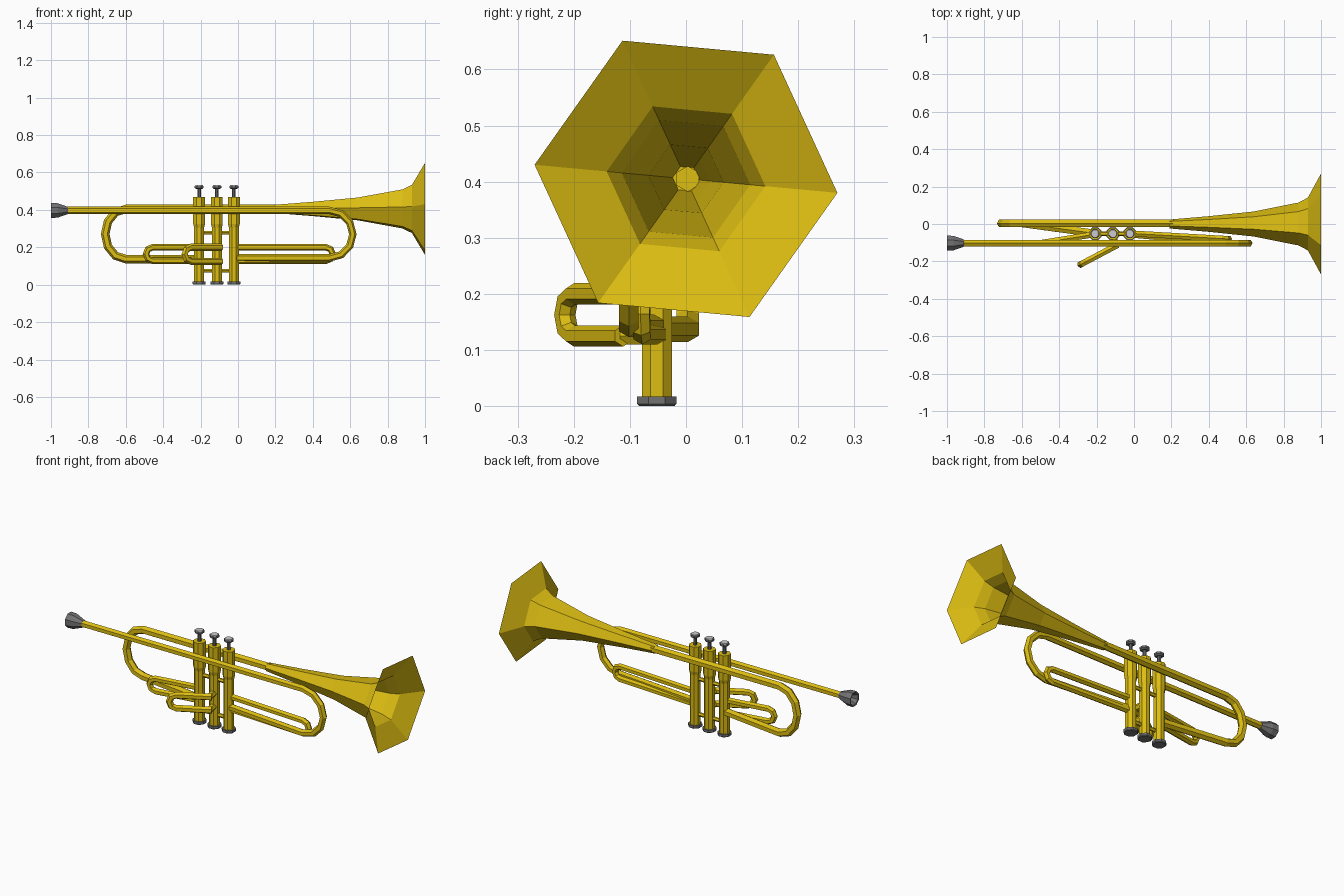
import bpy, bmesh, math
from mathutils import Vector

if "Cube" in bpy.data.objects:
    bpy.data.objects.remove(bpy.data.objects["Cube"])

def material(name, col):
    m = bpy.data.materials.new(name)
    m.diffuse_color = (*col, 1)
    m.use_nodes = True
    m.node_tree.nodes["Principled BSDF"].inputs["Base Color"].default_value = m.diffuse_color
    return m

BRASS = material("brass", (0.72, 0.51, 0.006))
STEEL = material("grey_metal", (0.17, 0.17, 0.175))
PEARL = material("pale_button", (0.6, 0.6, 0.62))

def skin(name, rings, mat, caps=(True, True)):
    """Bridge a list of point rings into one flat-shaded object."""
    bm = bmesh.new()
    vs = [[bm.verts.new(p) for p in ring] for ring in rings]
    n = len(vs[0])
    for a, b in zip(vs, vs[1:]):
        for i in range(n):
            j = (i + 1) % n
            bm.faces.new((a[i], a[j], b[j], b[i]))
    if caps[0]:
        bm.faces.new(vs[0][::-1])
    if caps[1]:
        bm.faces.new(vs[-1])
    bmesh.ops.recalc_face_normals(bm, faces=bm.faces)
    me = bpy.data.meshes.new(name)
    bm.to_mesh(me)
    bm.free()
    me.materials.append(mat)
    ob = bpy.data.objects.new(name, me)
    bpy.context.collection.objects.link(ob)
    return ob

def lathe(name, axis, centre, profile, sides, mat, phase=0.0, caps=(True, True)):
    """Turn (distance, radius) pairs around the x or z axis."""
    rings = []
    for d, r in profile:
        ring = []
        for i in range(sides):
            a = phase + math.tau * i / sides
            c, s = r * math.cos(a), r * math.sin(a)
            p = (d, c, s) if axis == "x" else (c, s, d)
            ring.append(Vector(centre) + Vector(p))
        rings.append(ring)
    return skin(name, rings, mat, caps)

def tube(name, path, r, ref, sides=6):
    """Sweep a polygon along a path; ref is the normal of the path's plane."""
    rings = []
    for i, p in enumerate(path):
        t = (path[min(i + 1, len(path) - 1)] - path[max(i - 1, 0)]).normalized()
        u = (ref - t * ref.dot(t)).normalized()
        v = t.cross(u)
        rings.append([p + r * (u * math.cos(a) + v * math.sin(a))
                      for a in (math.tau * (k + 0.5) / sides for k in range(sides))])
    return skin(name, rings, BRASS)

def u_tube(name, start, tip, end, z0, z1, depth, r, segs):
    """Straight leg at z0, half-oval turn at the tip, straight leg back at z1."""
    s, t, e = (Vector((*p, 0)) for p in (start, tip, end))
    d = (t - s).normalized()
    c = t - d * depth
    mid, half = (z0 + z1) / 2, (z0 - z1) / 2
    path = [s + Vector((0, 0, z0))]
    for i in range(segs + 1):
        a = math.pi * i / segs
        path.append(c + d * depth * math.sin(a) + Vector((0, 0, mid + half * math.cos(a))))
    path.append(e + Vector((0, 0, z1)))
    return tube(name, path, r, Vector((d.y, -d.x, 0)))

# Flared six-sided bell
lathe("bell", "x", (0, 0, 0.405),
      [(0.19, 0.024), (0.4, 0.042), (0.64, 0.067), (0.88, 0.115), (0.93, 0.142), (1.0, 0.271)],
      6, BRASS, math.radians(-5.3), (True, False))

# Main tubing with its two large bows
u_tube("bell_bow", (0.21, 0.003), (-0.71, 0.003), (-0.21, -0.05), 0.405, 0.137, 0.11, 0.023, 6)
u_tube("lead_pipe", (-0.93, -0.102), (0.614, -0.102), (-0.02, -0.055), 0.397, 0.143, 0.125, 0.02, 6)

# Valve slides
u_tube("first_slide", (-0.21, -0.055), (-0.492, -0.1), (-0.21, -0.055), 0.2, 0.128, 0.036, 0.018, 4)
u_tube("third_slide", (-0.02, -0.05), (0.506, -0.08), (-0.02, -0.05), 0.2, 0.128, 0.036, 0.018, 4)
u_tube("second_slide", (-0.088, -0.112), (-0.285, -0.216), (-0.088, -0.112), 0.2, 0.125, 0.036, 0.019, 4)
for i, z in enumerate((0.2, 0.125)):
    tube(f"second_slide_stub_{i + 1}",
         [Vector((-0.11, -0.05, z)), Vector((-0.1, -0.12, z))], 0.018, Vector((0, 0, 1)))

# Three valves
xs = (-0.208, -0.113, -0.022)
for i, x in enumerate(xs, 1):
    c = (x, -0.052, 0)
    ph = math.pi / 8
    lathe(f"valve_casing_{i}", "z", c,
          [(0.015, 0.029), (0.305, 0.029), (0.325, 0.034), (0.468, 0.034)], 8, BRASS, ph)
    lathe(f"valve_bottom_cap_{i}", "z", c,
          [(0, 0.034), (0.004, 0.038), (0.017, 0.038)], 8, STEEL, ph)
    lathe(f"valve_stem_{i}", "z", c, [(0.46, 0.01), (0.52, 0.01)], 8, STEEL, ph)
    lathe(f"valve_button_{i}", "z", c,
          [(0.512, 0.018), (0.518, 0.026), (0.529, 0.026)], 8, STEEL, ph)
    lathe(f"button_top_{i}", "z", c, [(0.528, 0.024), (0.533, 0.021)], 8, PEARL, ph)

# Braces joining the valves
for i, (a, b) in enumerate(zip(xs, xs[1:]), 1):
    for j, z in enumerate((0.278, 0.075), 1):
        lathe(f"valve_brace_{i}_{j}", "x", (0, -0.052, z), [(a, 0.011), (b, 0.011)], 6, BRASS)

# Mouthpiece with a hollow cup
lathe("mouthpiece", "x", (0, -0.102, 0.397),
      [(-0.95, 0.012), (-0.998, 0.034), (-1.0, 0.043), (-0.965, 0.042), (-0.91, 0.021)],
      8, STEEL, math.pi / 8)
